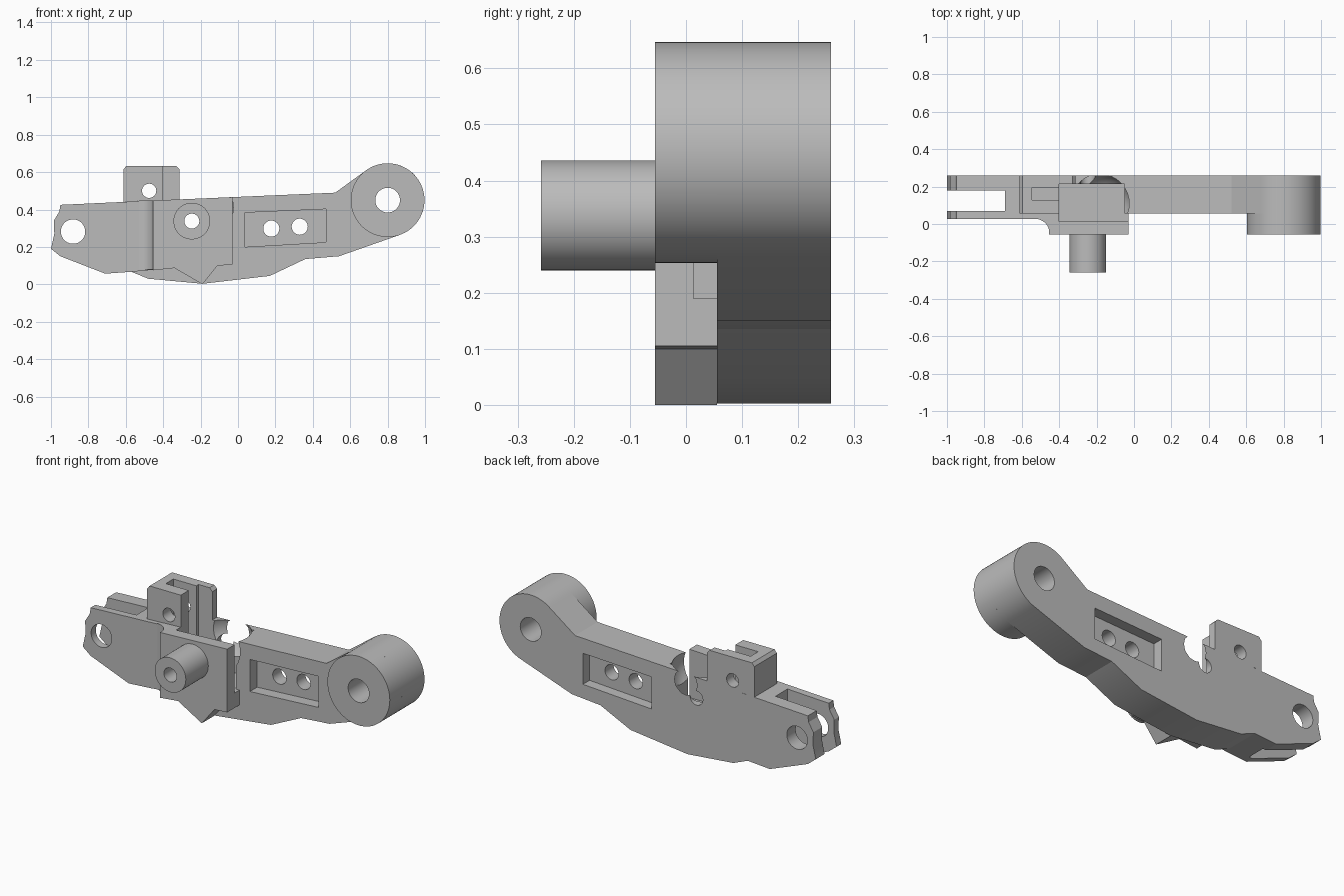
import bpy, bmesh
from math import sin, cos, radians
from mathutils import Vector

cube = bpy.data.objects.get("Cube")
if cube:
    bpy.data.objects.remove(cube)

grey = bpy.data.materials.new("plain grey")
grey.use_nodes = True
GREY = (0.5, 0.5, 0.5, 1)
grey.diffuse_color = GREY
grey.node_tree.nodes["Principled BSDF"].inputs["Base Color"].default_value = GREY


def add(name, bm):
    bmesh.ops.recalc_face_normals(bm, faces=bm.faces)
    mesh = bpy.data.meshes.new(name)
    bm.to_mesh(mesh)
    bm.free()
    mesh.materials.append(grey)
    obj = bpy.data.objects.new(name, mesh)
    bpy.context.collection.objects.link(obj)
    return obj


def prism(name, pts, lo, hi, axis="y"):
    """Outline in x-z (axis y) or x-y (axis z), extruded from lo to hi."""
    place = (lambda a, b, d: (a, d, b)) if axis == "y" else (lambda a, b, d: (a, b, d))
    bm = bmesh.new()
    face = bm.faces.new([bm.verts.new(place(a, b, lo)) for a, b in pts])
    new = bmesh.ops.extrude_face_region(bm, geom=[face])["geom"]
    shift = Vector(place(0, 0, hi - lo))
    bmesh.ops.translate(bm, vec=shift, verts=[v for v in new if isinstance(v, bmesh.types.BMVert)])
    return add(name, bm)


def arc(x, z, r, start, end, n):
    step = radians(end - start) / n
    return [(x + r * cos(radians(start) + i * step), z + r * sin(radians(start) + i * step))
            for i in range(n + 1)]


def disc(name, x, z, r, lo, hi):
    return prism(name, arc(x, z, r, 0, 360, 64)[:-1], lo, hi)


def box(name, x0, x1, y0, y1, z0, z1):
    return prism(name, [(x0, z0), (x1, z0), (x1, z1), (x0, z1)], y0, y1)


def cut(obj, cutters):
    for c in cutters:
        mod = obj.modifiers.new("cut", "BOOLEAN")
        mod.operation, mod.solver, mod.object = "DIFFERENCE", "EXACT", c
    bpy.context.view_layer.update()
    done = obj.evaluated_get(bpy.context.evaluated_depsgraph_get())
    mesh = bpy.data.meshes.new_from_object(done)
    obj.modifiers.clear()
    obj.data = mesh


# Outlines: fork end, arm, front plate and tower
fork_end = [(-0.95, 0.425), (-0.955, 0.39), (-0.985, 0.34), (-0.982, 0.27), (-1, 0.19),
            (-0.95, 0.15), (-0.71, 0.057), (-0.57, 0.067)]
arm_outline = fork_end + [(-0.48, 0.03), (-0.19, 0.003), (0.17, 0.045), (0.36, 0.135), (0.54, 0.15)]
arm_outline += arc(0.8, 0.45, 0.197, -72, 128, 40) + [(0.52, 0.49), (-0.45, 0.448)]
arm = prism("arm", arm_outline, 0.055, 0.258)
cheek = prism("fork_front_cheek", fork_end + [(-0.45, 0.078), (-0.45, 0.448)], 0.028, 0.055)
plate = prism("front_plate", [(-0.455, 0.075), (-0.34, 0.087), (-0.19, 0), (-0.11, 0.1), (-0.03, 0.105),
                              (-0.03, 0.466), (-0.455, 0.448)], -0.055, 0.055)
fillet = prism("plate_fillet", [(-0.455, 0.028)] + arc(-0.53, -0.05, 0.078, 0, 90, 12),
               0.078, 0.448, "z")
boss = disc("pivot_boss", 0.8, 0.45, 0.197, -0.055, 0.055)
pin = disc("front_pin", -0.247, 0.338, 0.098, -0.258, -0.055)
tower = prism("tower_block", [(-0.612, 0.441), (-0.4, 0.45), (-0.4, 0.633), (-0.597, 0.633), (-0.612, 0.615)],
              0.055, 0.258)
fin = prism("tower_fin", [(-0.4, 0.45), (-0.312, 0.453), (-0.312, 0.615), (-0.33, 0.633), (-0.4, 0.633)],
            0.215, 0.258)

# Cutters: bores, fork slot, spring pocket, window recesses
fork_bore = disc("fork_bore", -0.882, 0.282, 0.065, -1, 1)
boss_bore = disc("boss_bore", 0.8, 0.45, 0.066, -1, 1)
pin_bore = disc("pin_bore", -0.247, 0.338, 0.04, -1, 1)
tower_bore = disc("tower_bore", -0.475, 0.5, 0.038, -1, 1)
web_bores = [disc("web_bore", x, z, 0.043, -1, 1) for x, z in ((0.178, 0.298), (0.33, 0.308))]
fork_slot = box("fork_slot", -1.2, -0.69, 0.07, 0.178, -0.2, 1)
arm_pocket = box("arm_pocket", -0.4, -0.05, 0.015, 0.215, 0.19, 1)
plate_pocket = box("plate_pocket", -0.4, 0.1, 0.013, 0.3, 0.19, 1)
tower_slot = box("tower_slot", -0.545, -0.35, 0.127, 0.195, 0.25, 1)
window = [(0.037, 0.2), (0.47, 0.225), (0.47, 0.402), (0.037, 0.383)]
windows = [prism("window_recess", window, lo, hi) for lo, hi in ((-0.1, 0.12), (0.198, 0.4))]
bm = bmesh.new()
bmesh.ops.create_uvsphere(bm, u_segments=32, v_segments=16, radius=0.165)
bmesh.ops.translate(bm, vec=(-0.18, 0.11, 0.41), verts=bm.verts)
hollow = add("spring_hollow", bm)

cutters = [fork_bore, boss_bore, pin_bore, tower_bore, fork_slot, arm_pocket,
           plate_pocket, tower_slot, hollow] + web_bores + windows
cut(arm, [fork_slot, fork_bore, boss_bore, pin_bore, arm_pocket, tower_slot, hollow] + windows + web_bores)
cut(cheek, [fork_bore])
cut(plate, [plate_pocket, pin_bore])
cut(boss, [boss_bore])
cut(pin, [pin_bore])
cut(tower, [tower_slot, tower_bore])
for c in cutters:
    bpy.data.objects.remove(c)

# Smooth round surfaces, keep edges crisp
bpy.ops.object.select_all(action="DESELECT")
for obj in (arm, cheek, plate, fillet, boss, pin, tower, fin):
    obj.select_set(True)
bpy.context.view_layer.objects.active = arm
bpy.ops.object.shade_smooth_by_angle(angle=radians(20))
